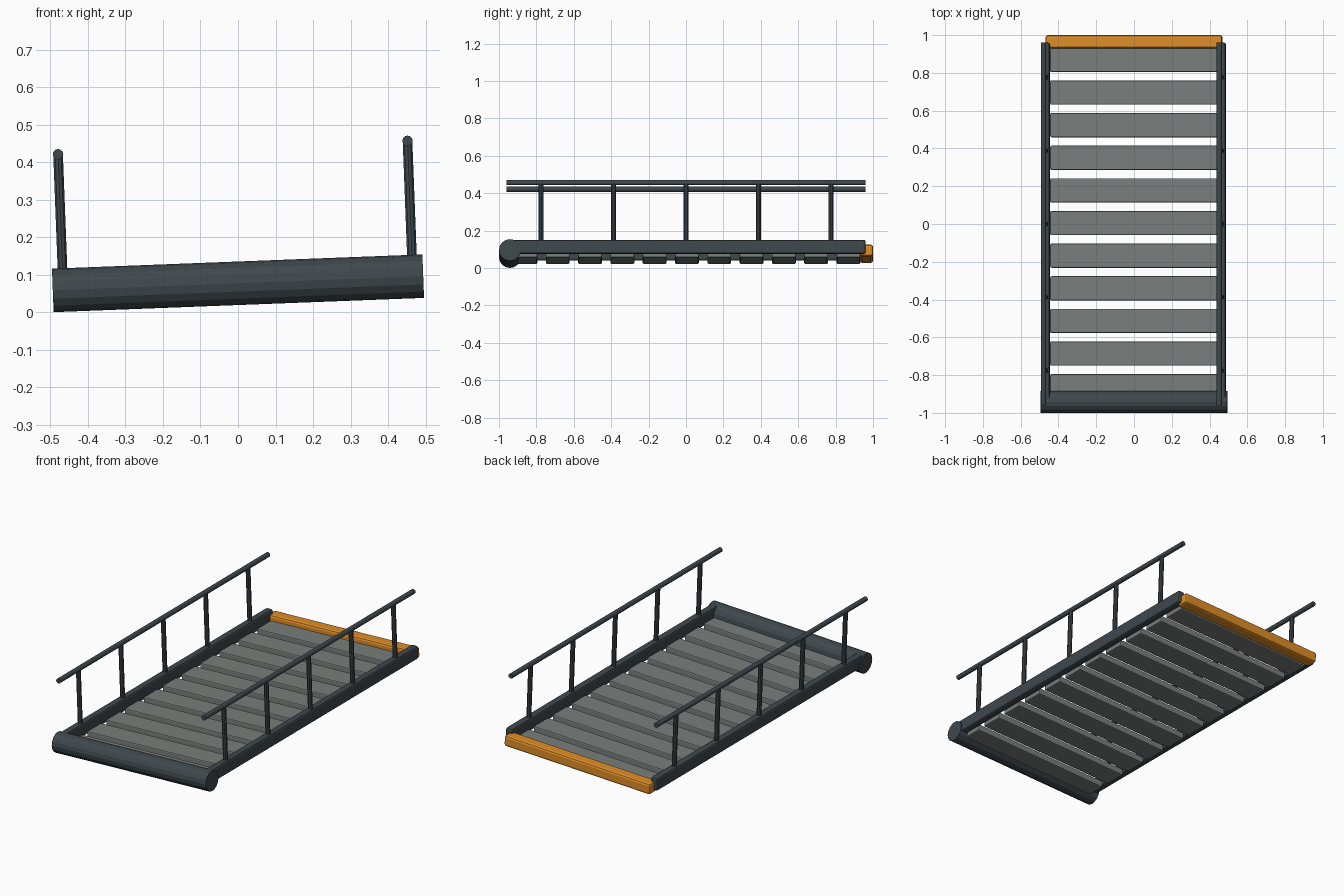
import bpy, math
from mathutils import Matrix

if "Cube" in bpy.data.objects:
    bpy.data.objects.remove(bpy.data.objects["Cube"])

# the whole walkway rolls slightly about its long axis
TILT = Matrix.Translation((0, 0, 0.0775)) @ Matrix.Rotation(math.radians(-2.2), 4, 'Y')


def material(name, color):
    m = bpy.data.materials.new(name)
    m.diffuse_color = (*color, 1)
    m.use_nodes = True
    m.node_tree.nodes["Principled BSDF"].inputs["Base Color"].default_value = m.diffuse_color
    return m


DARK = material("dark_steel", (0.05, 0.065, 0.075))
GREY = material("deck_grey", (0.19, 0.21, 0.20))
ORANGE = material("orange", (0.75, 0.27, 0.02))


def finish(name, mat, loc, rot=(0, 0, 0)):
    o = bpy.context.object
    o.name = name
    o.data.materials.append(mat)
    bpy.context.view_layer.update()
    o.matrix_world = TILT @ o.matrix_world
    return o


def box(name, loc, size, bevel, mat):
    bpy.ops.mesh.primitive_cube_add(size=1, location=loc)
    o = bpy.context.object
    o.data.transform(Matrix.Diagonal((*size, 1)))
    b = o.modifiers.new("bevel", 'BEVEL')
    b.width, b.segments = bevel, 2
    return finish(name, mat, loc)


def tube(name, loc, r, length, axis, sides, mat):
    rot = {'X': (0, math.pi / 2, 0), 'Y': (math.pi / 2, 0, 0), 'Z': (0, 0, 0)}[axis]
    bpy.ops.mesh.primitive_cylinder_add(vertices=sides, radius=r, depth=length,
                                        location=loc, rotation=rot)
    return finish(name, mat, loc)


# front roller and rear edge bar
tube("front_roller", (0, -0.942, 0), 0.058, 0.988, 'X', 16, DARK)
box("rear_edge_bar", (0, 0.965, -0.001), (0.935, 0.07, 0.062), 0.012, ORANGE)

# deck slats
for i in range(11):
    box(f"deck_slat_{i + 1}", (0, 0.005 + (i - 5) * 0.1727, -0.019),
        (0.888, 0.128, 0.038), 0.006, GREY)

# side beams with posts and handrails
for side, s in (("left", -1), ("right", 1)):
    x = s * 0.466
    box(f"{side}_beam", (x, 0.005, 0.018), (0.042, 1.91, 0.075), 0.01, DARK)
    tube(f"{side}_handrail", (x, 0, 0.362), 0.014, 1.92, 'Y', 12, DARK)
    for k in range(5):
        tube(f"{side}_post_{k + 1}", (x, (k - 2) * 0.388, 0.2), 0.0135, 0.32, 'Z', 10, DARK)
